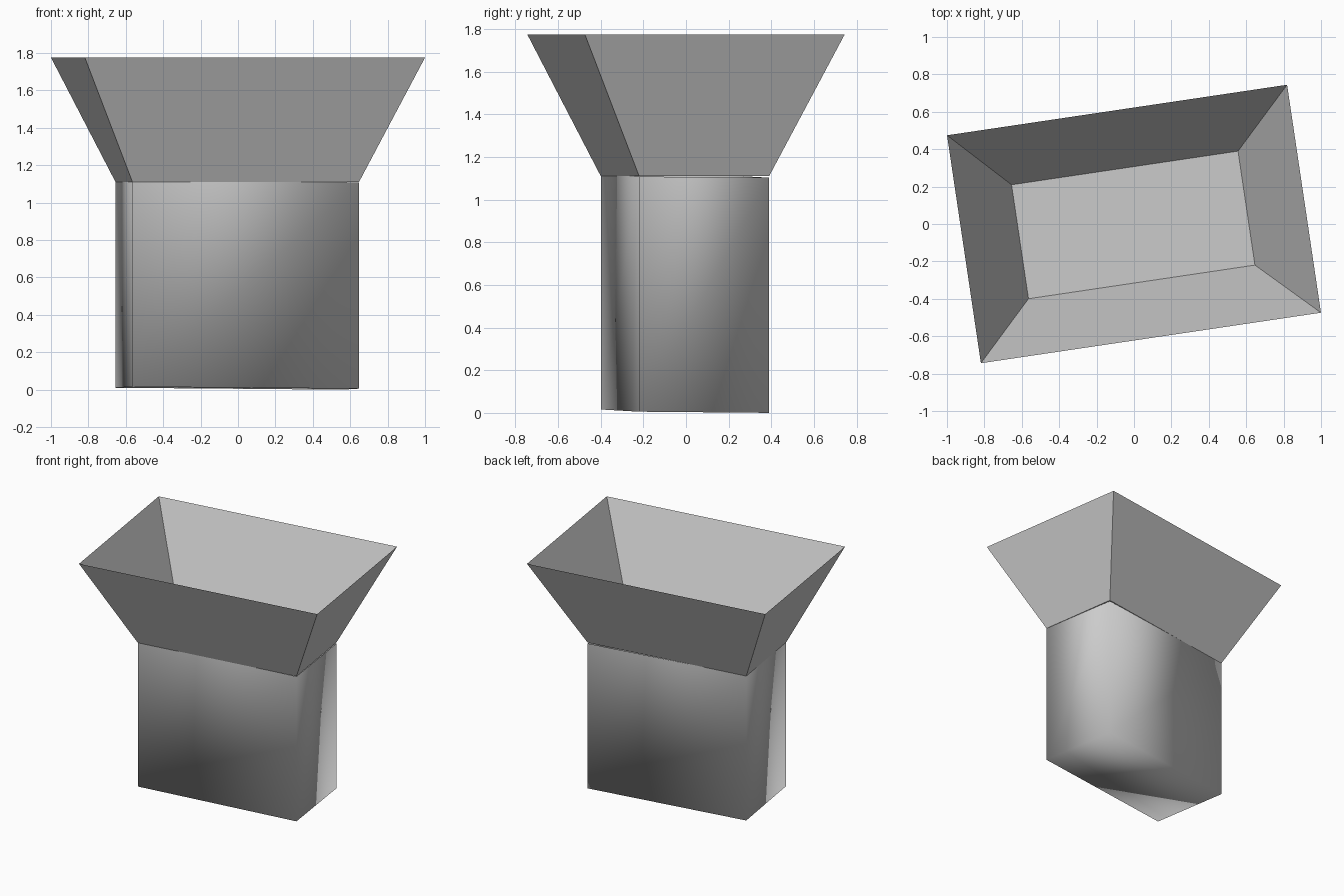
import bpy, bmesh
from math import radians
from mathutils import Matrix, Vector

old = bpy.data.objects.get("Cube")
if old:
    bpy.data.objects.remove(old, do_unlink=True)

TURN = Matrix.Rotation(radians(8.45), 4, 'Z')

grey = bpy.data.materials.new("plain grey")
grey.use_nodes = True
grey.diffuse_color = (0.6, 0.6, 0.6, 1)
grey.node_tree.nodes["Principled BSDF"].inputs["Base Color"].default_value = (0.6, 0.6, 0.6, 1)


def finish(bm, name, smooth):
    bmesh.ops.recalc_face_normals(bm, faces=bm.faces)
    for f in bm.faces:
        f.smooth = smooth
    mesh = bpy.data.meshes.new(name)
    bm.to_mesh(mesh)
    bm.free()
    mesh.materials.append(grey)
    obj = bpy.data.objects.new(name, mesh)
    bpy.context.collection.objects.link(obj)
    return obj


def ring(bm, length, width, z, offset):
    """Rectangle of vertices turned to the common heading."""
    signs = [(-1, -1), (1, -1), (1, 1), (-1, 1)]
    return [bm.verts.new(TURN @ Vector((sx * length / 2, sy * width / 2, z)) + offset)
            for sx, sy in signs]


def bridge(bm, low, high):
    for i in range(4):
        j = (i + 1) % 4
        bm.faces.new((low[i], low[j], high[j], high[i]))


SHIFT = Vector((-0.004, -0.005, 0))

# Lower box: softly shaded, leaning very slightly out of level
bm = bmesh.new()
bottom = ring(bm, 1.224, 0.616, 0.0, SHIFT)
top = ring(bm, 1.224, 0.616, 1.103, SHIFT)
bridge(bm, bottom, top)
bm.faces.new(bottom[::-1])
for v in bm.verts:
    v.co.z += 0.008 - 0.007 * v.co.x - 0.01 * v.co.y
finish(bm, "lower_box", True)

# Open flared hopper with a flat floor
bm = bmesh.new()
floor = ring(bm, 1.224, 0.616, 1.11, SHIFT)
rim = ring(bm, 1.838, 1.232, 1.775, Vector((0, 0, 0)))
bridge(bm, floor, rim)
bm.faces.new(floor)
finish(bm, "flared_hopper", False)
